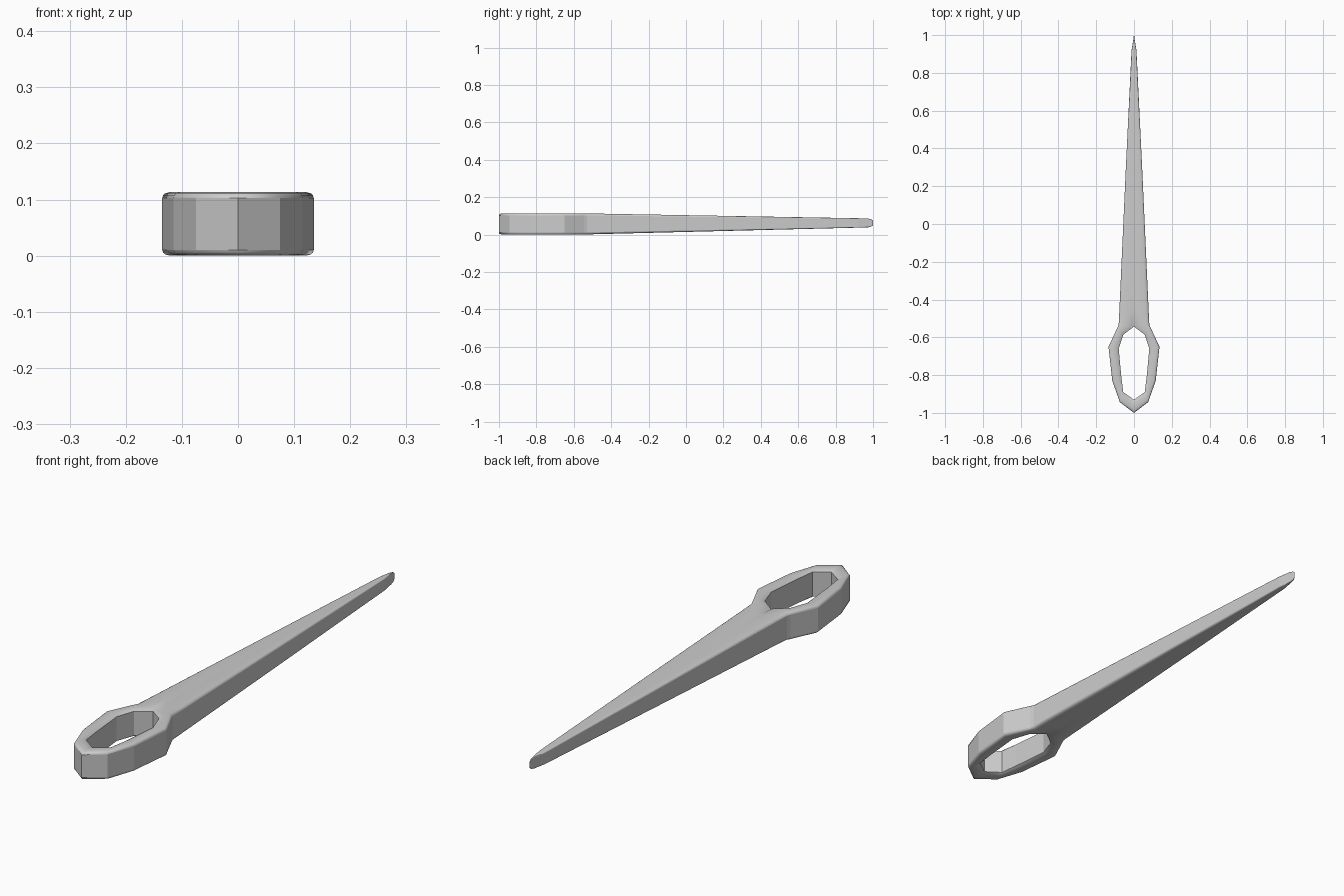
import bpy, bmesh

if "Cube" in bpy.data.objects:
    bpy.data.objects.remove(bpy.data.objects["Cube"])

# Stations of the right half: outer point, inner point (hole edge or centre line),
# inner edge height factor, height scale
STATIONS = [
    ((0, -1.0), (0, -.93), .87, 1),
    ((.075, -.943), (.057, -.89), .87, 1),
    ((.115, -.83), (.067, -.81), .87, 1),
    ((.135, -.65), (.081, -.66), .87, 1),
    ((.086, -.545), (.056, -.585), .87, 1),
    ((.081, -.53), (0, -.543), .84, 1),
    ((.078, -.47), (0, -.46), .98, 1),
    ((.073, -.36), (0, -.36), 1, 1),
    ((.043, .3), (0, .3), 1, 1),
    ((.013, .92), (0, .92), 1, 1),
    ((.004, .975), (0, .975), 1, .97),
    ((.002, .992), (0, .992), 1, .8),
    ((0, 1.0), (0, 1.0), 1, .5),
]
HOLE_END = 5
# Rounded cross-section: fraction of the way inward, fraction of half height
PROFILE = [(0, .82), (.03, .91), (.1, .965), (.25, 1), (.6, 1), (.85, .95), (1, .87)]


def section(bm, station, side):
    (ox, oy), (ix, iy), inner_h, scale = station
    top = []
    for t, h in PROFILE:
        if t > .6:  # blend towards the inner edge height
            h = 1 - (1 - h) * (1 - inner_h) / .13
        x, y = ox + (ix - ox) * t, oy + (iy - oy) * t
        f = max(0, (y + .55) / 1.5)
        top.append((side * x, y, .0568 + .0055 * f, (.0565 - .032 * f) * h * scale))
    up = [bm.verts.new((x, y, c + d)) for x, y, c, d in top]
    down = [bm.verts.new((x, y, c - d)) for x, y, c, d in reversed(top)]
    return up + down


bm = bmesh.new()
n = len(PROFILE)
for side in (1, -1):
    rings = [section(bm, s, side) for s in STATIONS]
    for k in range(len(rings) - 1):
        a, b = rings[k], rings[k + 1]
        for i in range(2 * n):
            # the shaft is solid, so it has no inner wall
            if i == n - 1 and k >= HOLE_END:
                continue
            j = (i + 1) % (2 * n)
            face = bm.faces.new((a[i], a[j], b[j], b[i]))
            face.smooth = i not in (n - 1, 2 * n - 1)
bmesh.ops.remove_doubles(bm, verts=bm.verts, dist=1e-5)
bmesh.ops.dissolve_degenerate(bm, edges=bm.edges, dist=1e-5)
bmesh.ops.recalc_face_normals(bm, faces=bm.faces)

# Needle with eye
mesh = bpy.data.meshes.new("needle")
bm.to_mesh(mesh)
bm.free()
needle = bpy.data.objects.new("needle", mesh)
bpy.context.collection.objects.link(needle)
